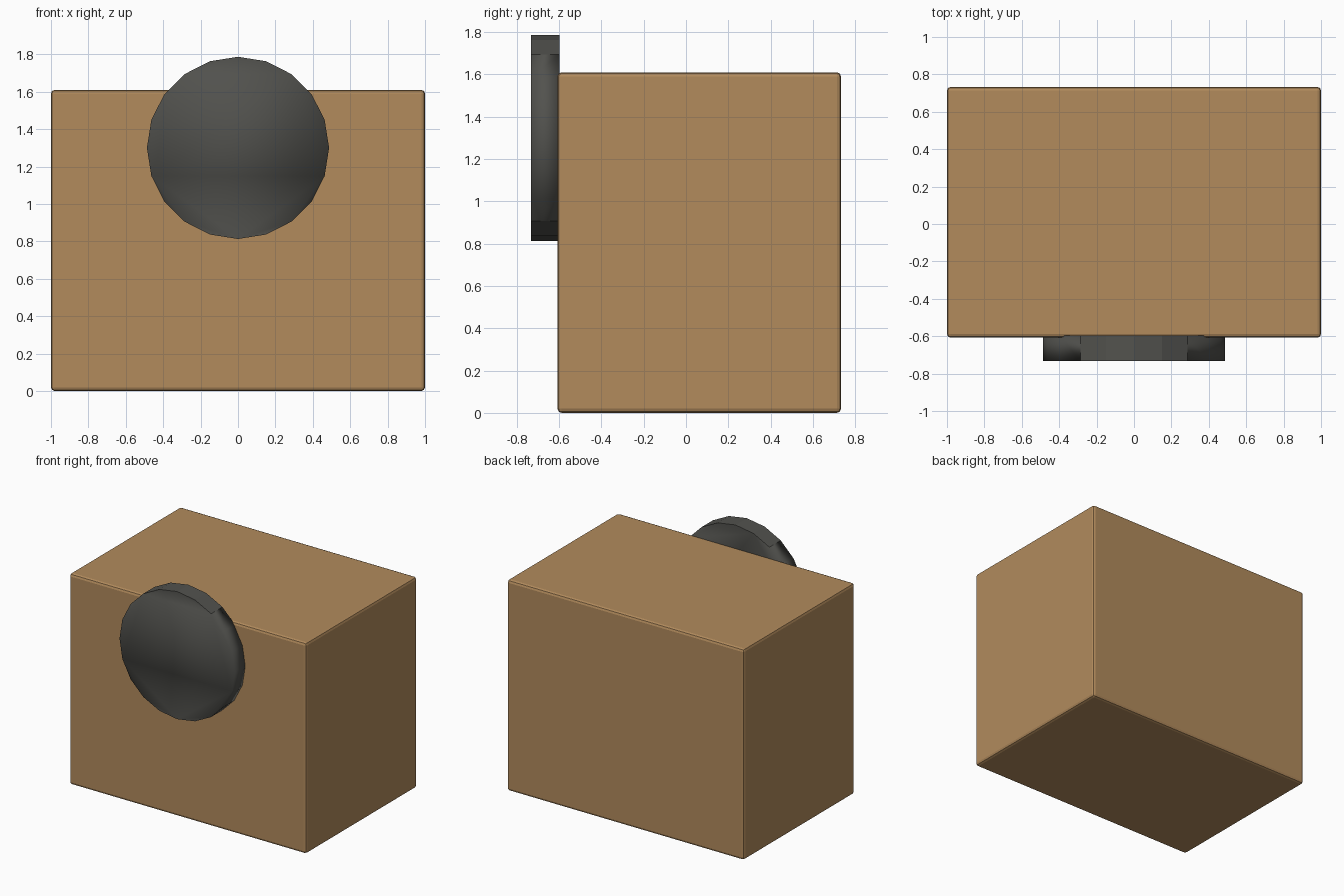
import bpy
import bmesh
import math
from mathutils import Matrix

if "Cube" in bpy.data.objects:
    bpy.data.objects.remove(bpy.data.objects["Cube"])


def material(name, rgb):
    mat = bpy.data.materials.new(name)
    mat.diffuse_color = (*rgb, 1.0)
    mat.use_nodes = True
    mat.node_tree.nodes["Principled BSDF"].inputs["Base Color"].default_value = mat.diffuse_color
    return mat


def add_object(name, bm, mat):
    mesh = bpy.data.meshes.new(name)
    bm.to_mesh(mesh)
    bm.free()
    mesh.materials.append(mat)
    obj = bpy.data.objects.new(name, mesh)
    bpy.context.collection.objects.link(obj)
    return obj


tan = material("wood tan", (0.445, 0.258, 0.108))
charcoal = material("charcoal", (0.084, 0.084, 0.076))

# Block body with softly rounded edges
y0, y1, height = -0.608, 0.733, 1.61
bm = bmesh.new()
bmesh.ops.create_cube(bm, size=1.0)
bmesh.ops.scale(bm, vec=(2.0, y1 - y0, height), verts=bm.verts)
bmesh.ops.translate(bm, vec=(0, (y0 + y1) / 2, height / 2), verts=bm.verts)
body = add_object("block_body", bm, tan)
bevel = body.modifiers.new("rounded edges", 'BEVEL')
bevel.width = 0.02
bevel.segments = 2

# Round knob on the front, rising above the top edge
front, back, radius, centre_z = -0.733, -0.597, 0.487, 1.30
bm = bmesh.new()
bmesh.ops.create_cone(
    bm, cap_ends=True, segments=20, radius1=radius, radius2=radius,
    depth=back - front,
    matrix=Matrix.Translation((0, (front + back) / 2, centre_z))
    @ Matrix.Rotation(math.pi / 2, 4, 'X'))
bm.normal_update()
# Facets at the very top and bottom stay flat, the rest is smooth
for face in bm.faces:
    face.smooth = abs(face.normal.z) < 0.8
add_object("front_knob", bm, charcoal)
